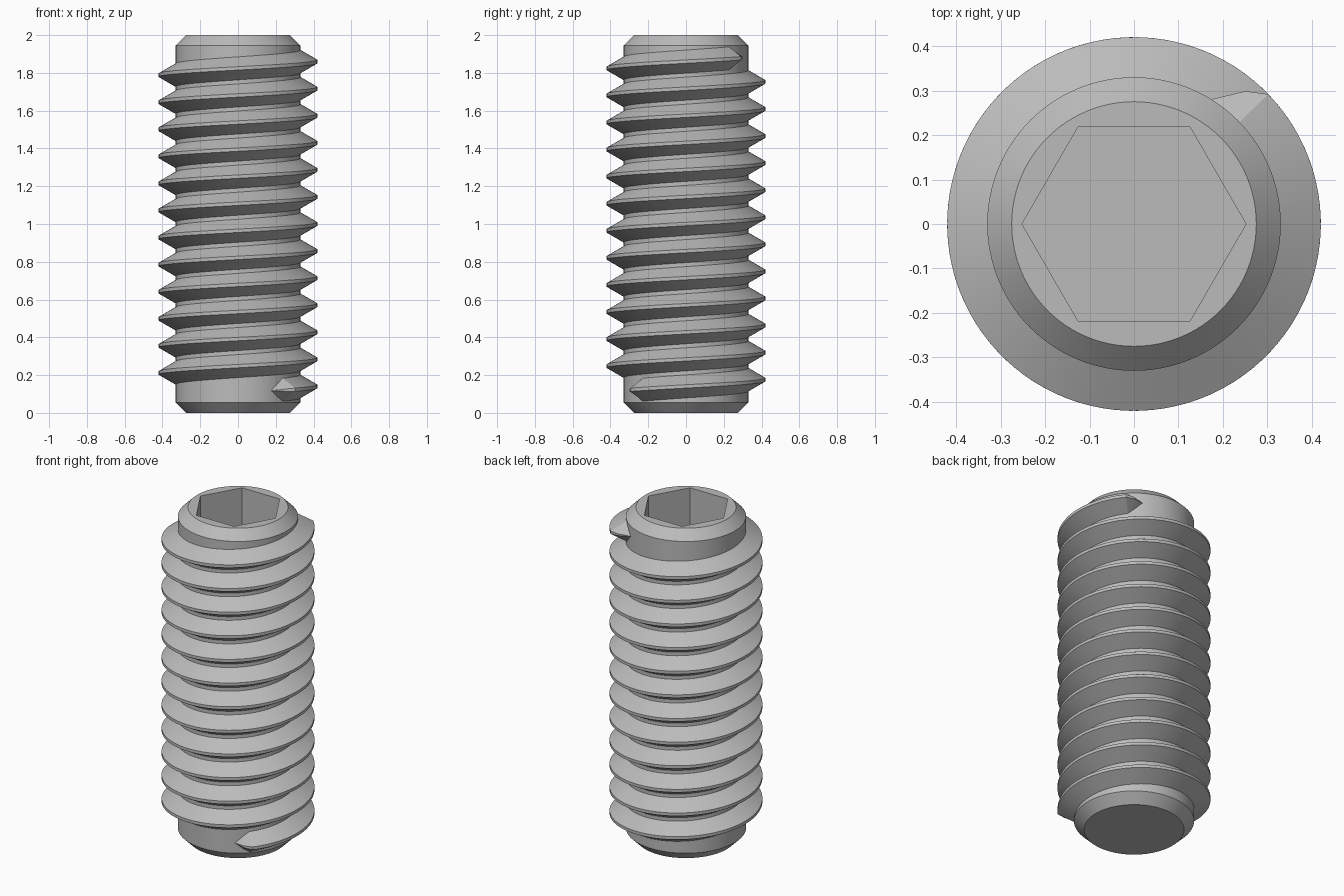
import bpy, bmesh, math

if "Cube" in bpy.data.objects:
    bpy.data.objects.remove(bpy.data.objects["Cube"], do_unlink=True)

SEG = 96            # sides of every full circle
HEIGHT = 2.0
CORE_R = 0.33
CREST_R = 0.42
CHAMFER = 0.055
END_R = 0.275
PITCH = 0.1433
APOTHEM = 0.218     # half the socket width across flats
SOCKET_DEPTH = 0.5
CREST_HALF, ROOT_HALF = 0.009, 0.061

steel = bpy.data.materials.new("grey steel")
steel.use_nodes = True
GREY = (0.5, 0.5, 0.5, 1)
steel.diffuse_color = GREY
steel.node_tree.nodes["Principled BSDF"].inputs["Base Color"].default_value = GREY


def circle(radius):
    return lambda a: radius


def hexagon(a):
    return APOTHEM / math.cos(a % (math.pi / 3) - math.pi / 6)


def skin(bm, loops):
    """Join consecutive closed loops of equal size with quads and cap both ends."""
    n = len(loops[0])
    for lo, hi in zip(loops, loops[1:]):
        for i in range(n):
            j = (i + 1) % n
            bm.faces.new((lo[i], lo[j], hi[j], hi[i]))
    bm.faces.new(loops[0])
    bm.faces.new(loops[-1])


def finish(bm, name):
    bmesh.ops.recalc_face_normals(bm, faces=bm.faces)
    mesh = bpy.data.meshes.new(name)
    bm.to_mesh(mesh)
    bm.free()
    mesh.materials.append(steel)
    ob = bpy.data.objects.new(name, mesh)
    bpy.context.collection.objects.link(ob)
    bpy.ops.object.select_all(action='DESELECT')
    ob.select_set(True)
    bpy.context.view_layer.objects.active = ob
    bpy.ops.object.shade_smooth_by_angle(angle=math.radians(20))


# Core: chamfered cylinder whose top turns inward into the hexagonal socket
bm = bmesh.new()
rings = [
    (circle(END_R), 0), (circle(CORE_R), CHAMFER),
    (circle(CORE_R), HEIGHT - CHAMFER), (circle(END_R), HEIGHT),
    (hexagon, HEIGHT), (hexagon, HEIGHT - SOCKET_DEPTH),
]
loops = []
for radius, z in rings:
    angles = [math.tau * i / SEG for i in range(SEG)]
    loops.append([bm.verts.new((radius(a) * math.cos(a), radius(a) * math.sin(a), z))
                  for a in angles])
skin(bm, loops)
finish(bm, "screw_core")

# Thread: trapezoid section swept on a helix, with tapered run-outs at both ends
END = 6 * math.tau + math.radians(44)
steps = round(2 * END / math.tau * SEG)
sections = [(-END + 2 * END * i / steps, CREST_R, 1) for i in range(steps + 1)]
for extra, crest, scale in ((6, 0.39, 0.65), (14, 0.331, 0.05)):
    a = END + math.radians(extra)
    sections.insert(0, (-a, crest, scale))
    sections.append((a, crest, scale))

bm = bmesh.new()
loops = []
SINK = 0.008        # how far the thread root is buried in the core
for a, crest, scale in sections:
    z = HEIGHT / 2 + PITCH * a / math.tau
    root = ROOT_HALF + SINK * 0.577
    section = [(CORE_R - SINK, -root), (crest, -CREST_HALF),
               (crest, CREST_HALF), (CORE_R - SINK, root)]
    loops.append([bm.verts.new((r * math.cos(a), r * math.sin(a), z + h * scale))
                  for r, h in section])
skin(bm, loops)
finish(bm, "screw_thread")
